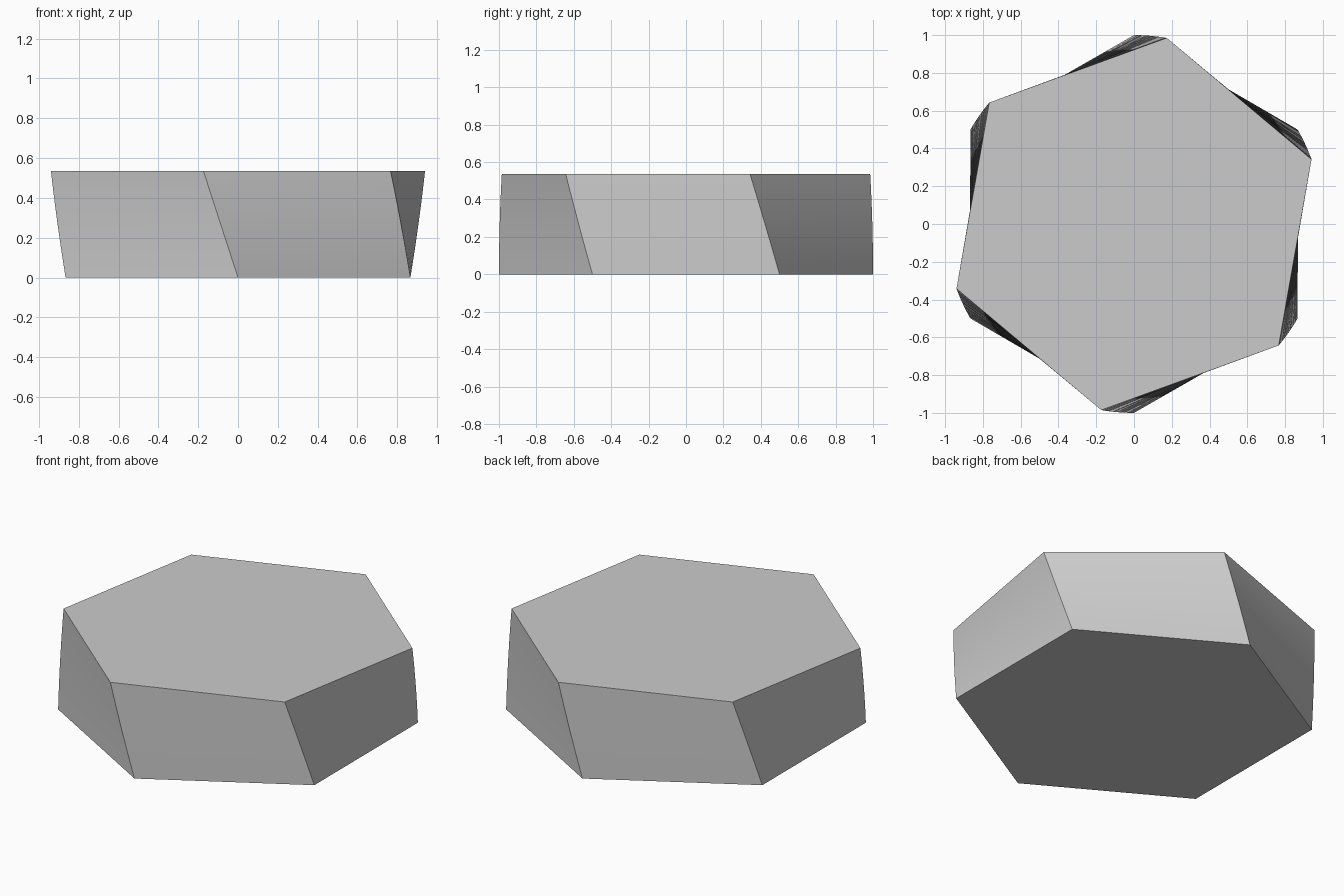
import bpy, bmesh, math

if "Cube" in bpy.data.objects:
    bpy.data.objects.remove(bpy.data.objects["Cube"])

SIDES, LAYERS = 6, 24
HEIGHT, TWIST = 0.536, math.radians(-10)

# Hexagonal block, twisted evenly from base to top
bm = bmesh.new()
rings = []
for k in range(LAYERS + 1):
    t = k / LAYERS
    angles = [math.pi / 2 + TWIST * t + i * math.tau / SIDES for i in range(SIDES)]
    rings.append([bm.verts.new((math.cos(a), math.sin(a), HEIGHT * t)) for a in angles])

# Side walls
for low, high in zip(rings, rings[1:]):
    for i in range(SIDES):
        j = (i + 1) % SIDES
        bm.faces.new((low[i], low[j], high[j], high[i]))

# End caps
bm.faces.new(rings[0][::-1])
bm.faces.new(rings[-1])

mesh = bpy.data.meshes.new("twisted_hexagon_block")
bm.to_mesh(mesh)
bm.free()

block = bpy.data.objects.new("twisted_hexagon_block", mesh)
bpy.context.collection.objects.link(block)

# Plain grey finish
grey = bpy.data.materials.new("light_grey")
grey.diffuse_color = (0.6, 0.6, 0.6, 1)
grey.use_nodes = True
grey.node_tree.nodes["Principled BSDF"].inputs["Base Color"].default_value = grey.diffuse_color
mesh.materials.append(grey)

# Smooth walls with crisp corners
bpy.context.view_layer.objects.active = block
block.select_set(True)
bpy.ops.object.shade_smooth_by_angle(angle=math.radians(30))
